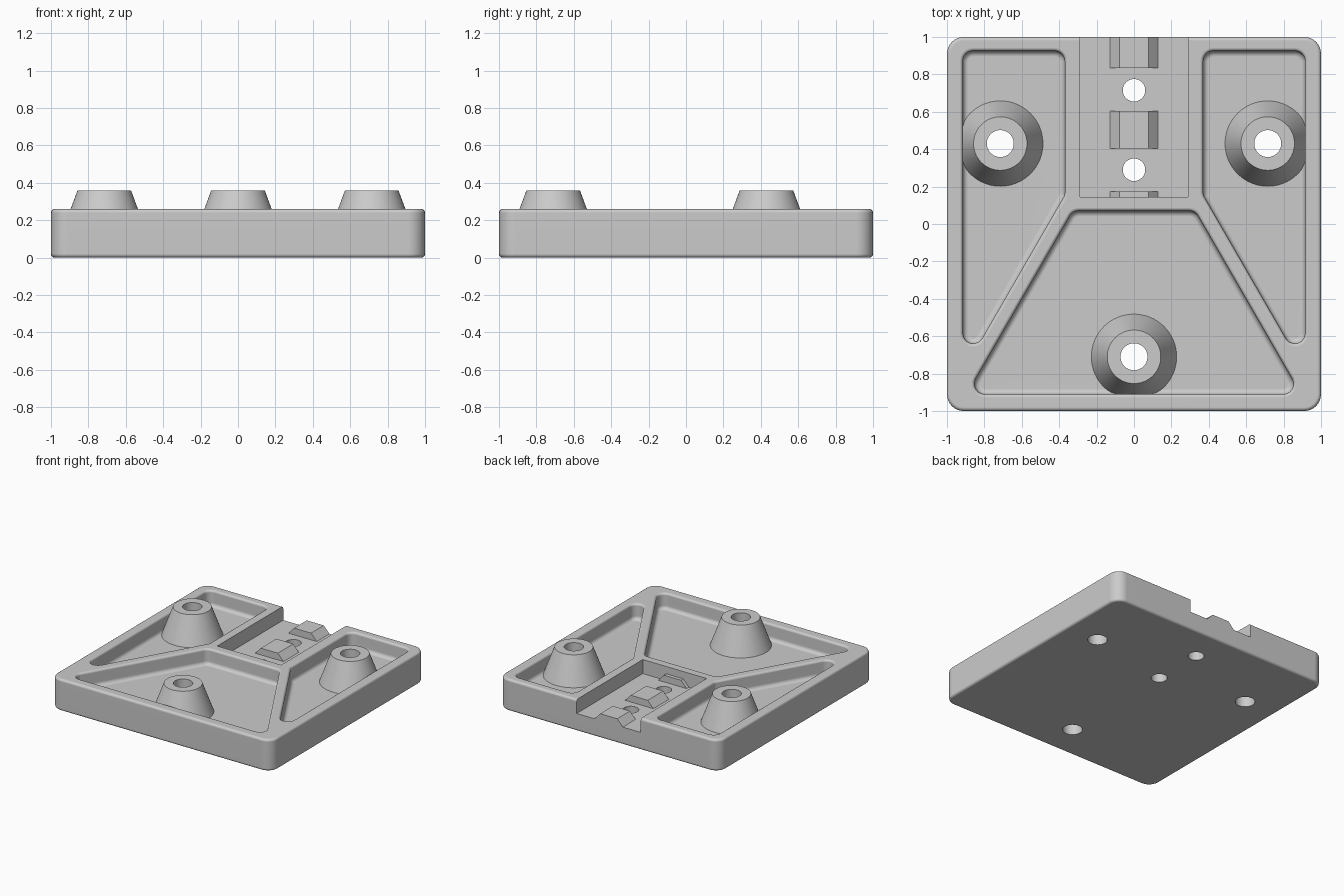
import bpy, bmesh, math
from mathutils import Vector

if "Cube" in bpy.data.objects:
    bpy.data.objects.remove(bpy.data.objects["Cube"], do_unlink=True)

TOP, FLOOR, CHANNEL = 0.26, 0.13, 0.145
STEPS = 6

grey = bpy.data.materials.new("plain grey")
grey.use_nodes = True
COLOUR = (0.6, 0.6, 0.6, 1)
grey.diffuse_color = COLOUR
grey.node_tree.nodes["Principled BSDF"].inputs["Base Color"].default_value = COLOUR


def rounded(points, radius, grow=0.0):
    """Counter-clockwise convex outline, grown outwards, with rounded corners."""
    pts = [Vector(p) for p in points]
    out = []
    for i, p in enumerate(pts):
        a = (p - pts[i - 1]).normalized()
        b = (pts[(i + 1) % len(pts)] - p).normalized()
        na, nb = Vector((a.y, -a.x)), Vector((b.y, -b.x))
        miter = (na + nb) / (1 + na.dot(nb))
        centre = p - miter * radius
        turn = math.atan2(a.cross(b), a.dot(b))
        start = math.atan2(na.y, na.x)
        for k in range(STEPS + 1):
            t = start + turn * k / STEPS
            out.append(centre + Vector((math.cos(t), math.sin(t))) * (radius + grow))
    return out


def make(name, bm):
    bmesh.ops.recalc_face_normals(bm, faces=bm.faces)
    mesh = bpy.data.meshes.new(name)
    bm.to_mesh(mesh)
    bm.free()
    mesh.materials.append(grey)
    obj = bpy.data.objects.new(name, mesh)
    bpy.context.collection.objects.link(obj)
    return obj


def loft(name, rings, closed=False):
    """Skin a stack of (outline, z) rings; cap the ends or join them up."""
    bm = bmesh.new()
    loops = [[bm.verts.new((x, y, z)) for x, y in ring] for ring, z in rings]
    pairs = list(zip(loops, loops[1:]))
    if closed:
        pairs.append((loops[-1], loops[0]))
    else:
        bm.faces.new(loops[0])
        bm.faces.new(loops[-1])
    n = len(loops[0])
    for low, high in pairs:
        for i in range(n):
            j = (i + 1) % n
            bm.faces.new((low[i], low[j], high[j], high[i]))
    return make(name, bm)


def circle(x, y, r, n=64):
    return [(x + r * math.cos(math.tau * i / n), y + r * math.sin(math.tau * i / n))
            for i in range(n)]


def rect(x0, x1, y0, y1):
    return [(x0, y0), (x1, y0), (x1, y1), (x0, y1)]


def smooth(obj):
    bpy.ops.object.select_all(action='DESELECT')
    obj.select_set(True)
    bpy.context.view_layer.objects.active = obj
    bpy.ops.object.shade_smooth_by_angle(angle=math.radians(35))
    weighted = obj.modifiers.new("weighted normals", 'WEIGHTED_NORMAL')
    weighted.keep_sharp = True


def cut(target, cutter):
    mod = target.modifiers.new("cut", 'BOOLEAN')
    mod.operation, mod.solver, mod.object = 'DIFFERENCE', 'EXACT', cutter
    bpy.context.view_layer.objects.active = target
    bpy.ops.object.modifier_apply(modifier=mod.name)
    bpy.data.objects.remove(cutter, do_unlink=True)


ARC = [math.pi / 2 * k / 4 for k in range(5)]

# Base plate with rounded corners and softened top and bottom edges
square = rect(-1, 1, -1, 1)
edge = 0.02
rings = [(rounded(square, 0.09, edge * (math.sin(t) - 1)), edge * (1 - math.cos(t))) for t in ARC]
rings += [(outline, TOP - z) for outline, z in reversed(rings)]
plate = loft("base_plate", rings)


# Sunken pockets: filleted floor, upright wall, rounded rim
def pocket(points):
    fillet, rim = 0.03, 0.018
    rings = [(rounded(points, 0.055, fillet * (math.sin(t) - 1)),
              FLOOR + fillet * (1 - math.cos(t))) for t in ARC]
    rings += [(rounded(points, 0.055, rim * (1 - math.cos(t))),
               TOP - rim * (1 - math.sin(t))) for t in ARC]
    rings.append((rounded(points, 0.055, rim), TOP + 0.1))
    cut(plate, loft("pocket_cutter", rings))


side = [(0.37, 0.155), (0.915, -0.79), (0.915, 0.925), (0.37, 0.925)]
pocket([(-0.893, -0.91), (0.893, -0.91), (0.327, 0.07), (-0.327, 0.07)])
pocket(side)
pocket([(-x, y) for x, y in reversed(side)])

# Mounting channel open at the back
channel = rect(-0.29, 0.29, 0.145, 1.2)
cut(plate, loft("channel_cutter", [(channel, CHANNEL), (channel, 0.5)]))

# Holes through the plate
BOSSES = {"front_boss": (0, -0.71), "left_boss": (0.715, 0.43), "right_boss": (-0.715, 0.43)}
HOLES = [(x, y, 0.073) for x, y in BOSSES.values()] + [(0, 0.715, 0.06), (0, 0.29, 0.06)]
for x, y, r in HOLES:
    cut(plate, loft("hole_cutter", [(circle(x, y, r), -0.1), (circle(x, y, r), 0.5)]))
smooth(plate)

# Tapered bosses with a bore
for name, (x, y) in BOSSES.items():
    boss = loft(name, [(circle(x, y, r), z) for r, z in
                       ((0.072, FLOOR - 0.01), (0.232, FLOOR - 0.01),
                        (0.143, 0.36), (0.072, 0.36))], closed=True)
    smooth(boss)

# Bevelled clip blocks along the channel
for name, y0, y1 in (("back_clip", 0.835, 1.0), ("middle_clip", 0.405, 0.605),
                     ("front_clip", 0.14, 0.175)):
    loft(name, [(rect(-0.13, 0.13, y0, y1), CHANNEL - 0.002),
                (rect(-0.077, 0.077, y0, y1), CHANNEL + 0.055)])
